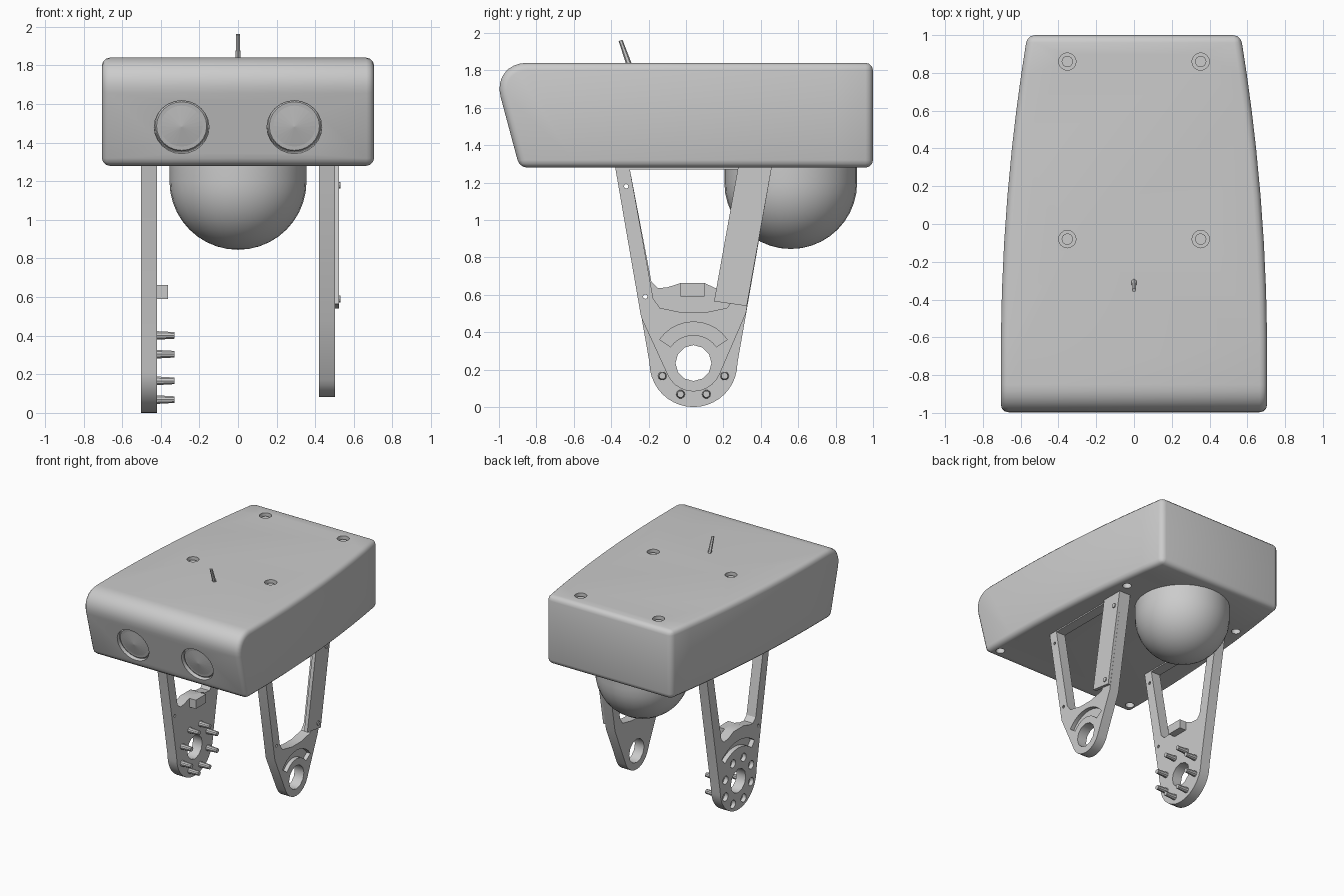
import bpy, bmesh, math
from mathutils import Vector

if "Cube" in bpy.data.objects:
    bpy.data.objects.remove(bpy.data.objects["Cube"])

grey = bpy.data.materials.new("plain grey")
grey.use_nodes = True
grey.diffuse_color = (0.6, 0.6, 0.6, 1)
grey.node_tree.nodes["Principled BSDF"].inputs["Base Color"].default_value = (0.6, 0.6, 0.6, 1)


def activate(ob):
    bpy.ops.object.select_all(action="DESELECT")
    ob.select_set(True)
    bpy.context.view_layer.objects.active = ob


def make(name, bm):
    bmesh.ops.recalc_face_normals(bm, faces=bm.faces)
    me = bpy.data.meshes.new(name)
    bm.to_mesh(me)
    bm.free()
    me.materials.append(grey)
    ob = bpy.data.objects.new(name, me)
    bpy.context.collection.objects.link(ob)
    return ob


def smooth(ob):
    activate(ob)
    bpy.ops.object.shade_smooth_by_angle(angle=math.radians(32))


def prism(name, pts, x0, x1):
    """Extrude a (y, z) outline along x."""
    bm = bmesh.new()
    face = bm.faces.new([bm.verts.new((x0, y, z)) for y, z in pts])
    out = bmesh.ops.extrude_face_region(bm, geom=[face])["geom"]
    bmesh.ops.translate(bm, vec=(x1 - x0, 0, 0),
                        verts=[v for v in out if isinstance(v, bmesh.types.BMVert)])
    return make(name, bm)


def rod(name, a, b, r, r2=None, sides=16):
    """Cylinder or cone from point a to point b."""
    a, b = Vector(a), Vector(b)
    bm = bmesh.new()
    bmesh.ops.create_cone(bm, cap_ends=True, segments=sides, radius1=r,
                          radius2=r if r2 is None else r2, depth=(b - a).length)
    ob = make(name, bm)
    turn = Vector((0, 0, 1)).rotation_difference(b - a).to_matrix().to_4x4()
    turn.translation = (a + b) / 2
    ob.data.transform(turn)
    return ob


def cut(ob, cutter):
    mod = ob.modifiers.new("cut", "BOOLEAN")
    mod.operation, mod.solver, mod.object = "DIFFERENCE", "EXACT", cutter
    activate(ob)
    bpy.ops.object.modifier_apply(modifier=mod.name)
    bpy.data.objects.remove(cutter)


def arc(r, a0, a1, n):
    """Points on an arc around the leg hub."""
    angles = [math.radians(a0 + (a1 - a0) * i / n) for i in range(n + 1)]
    return [(HY + r * math.cos(a), HZ + r * math.sin(a)) for a in angles]


HY, HZ = 0.04, 0.235      # hub centre of both legs
LOW, HIGH = 1.28, 1.84    # underside and top of the housing


# Housing: tapered plan with a leaning front
def half_width(y):
    return 0.705 - 0.14 * (max(0, y + 0.7) / 1.7) ** 2


stations = [-1.04, -0.6, -0.35, -0.1, 0.15, 0.4, 0.6, 0.8, 1.0]
bm = bmesh.new()
rings = []
for z in (LOW, HIGH):
    side = [(half_width(y), -0.89 if y < -1 and z == LOW else y) for y in stations]
    plan = side + [(-x, y) for x, y in reversed(side)]
    rings.append([bm.verts.new((x, y, z)) for x, y in plan])
low, high = rings
n = len(low)
bm.faces.new(low)
bm.faces.new(high)
for i in range(n):
    j = (i + 1) % n
    bm.faces.new((low[i], low[j], high[j], high[i]))
bmesh.ops.recalc_face_normals(bm, faces=bm.faces)
brow = [e for e in bm.edges if all(v.co.y < -1 for v in e.verts)]
bmesh.ops.bevel(bm, geom=brow, offset=0.19, offset_type="OFFSET", segments=8,
                profile=0.5, affect="EDGES")
housing = make("housing", bm)
bev = housing.modifiers.new("round", "BEVEL")
bev.width, bev.segments, bev.use_clamp_overlap = 0.04, 3, False
bev.limit_method, bev.angle_limit = "ANGLE", math.radians(40)
activate(housing)
bpy.ops.object.modifier_apply(modifier=bev.name)

# Eye sockets with shallow cone lenses
out = Vector((0, -0.966, -0.258))
for s, label in ((1, "left"), (-1, "right")):
    c = Vector((s * 0.292, -0.944, 1.48))
    cut(housing, rod("socket", c - out * 0.03, c + out * 0.05, 0.142, sides=24))
    smooth(rod(label + "_eye_rim", c - out * 0.035, c - out * 0.022, 0.142, 0.13, 24))
    rod(label + "_eye_lens", c - out * 0.024, c - out * 0.01, 0.128, 0, 24)

# Screw wells on top and underneath
for s in (1, -1):
    for y in (0.86, -0.08):
        cut(housing, rod("well", (s * 0.353, y, HIGH - 0.04), (s * 0.353, y, HIGH + 0.1), 0.046))
        rod("top_screw", (s * 0.353, y, HIGH - 0.045), (s * 0.353, y, HIGH - 0.02), 0.03)
    for x, y in ((0.53, 0.55), (0.63, -0.8)):
        cut(housing, rod("well", (s * x, y, LOW - 0.1), (s * x, y, LOW + 0.05), 0.034))
smooth(housing)

# Antenna
rod("antenna", (0, -0.30, HIGH - 0.02), (0, -0.35, 1.96), 0.015, 0.011, 6)

# Hanging dome with a short straight collar
bm = bmesh.new()
bmesh.ops.create_uvsphere(bm, u_segments=32, v_segments=20, radius=0.355)
for v in bm.verts:
    if v.co.z > 0.001:
        flat = Vector((v.co.x, v.co.y, 0))
        v.co = (flat.normalized() * 0.355 if flat.length > 0.01 else flat) + Vector((0, 0, 0.1))
bmesh.ops.remove_doubles(bm, verts=bm.verts, dist=0.001)
bmesh.ops.translate(bm, verts=bm.verts, vec=(0, 0.56, 1.2))
smooth(make("dome", bm))

# Legs: open frames with a round hub
top = LOW + 0.01
right_leg = prism("right_leg", [(-0.38, top)] + arc(0.235, 180, 360, 20) + [(0.46, top)],
                  -0.503, -0.42)
left_leg = prism("left_leg", [(-0.38, top), (-0.24, 0.48)] + arc(0.152, 205, 335, 10)
                 + [(0.32, 0.5), (0.46, top)], 0.42, 0.503)
window_top = [(0.375, 1.27), (-0.30, 1.27)]
right_sill = [(-0.185, 0.67), (-0.15, 0.635), (-0.1, 0.64), (-0.03, 0.662),
              (0.1, 0.662), (0.17, 0.63), (0.23, 0.625), (0.26, 0.66)]
left_sill = [(-0.175, 0.58), (-0.14, 0.53), (-0.02, 0.505), (0.1, 0.505),
             (0.22, 0.53), (0.255, 0.58)]
cut(right_leg, prism("window", window_top + right_sill, -0.6, -0.3))
cut(left_leg, prism("window", window_top + left_sill, 0.3, 0.6))

for leg, s in ((right_leg, -1), (left_leg, 1)):
    cut(leg, rod("bore", (s * 0.3, HY, HZ), (s * 0.6, HY, HZ), 0.096, sides=12))
    for y, z in ((-0.32, 1.18), (-0.218, 0.59)):
        cut(leg, rod("pin_hole", (s * 0.3, y, z), (s * 0.6, y, z), 0.012, sides=8))

# Curved grooves on the outer faces
cut(right_leg, prism("groove", arc(0.27, 50, 130, 10) + arc(0.33, 130, 50, 10), -0.6, -0.465))
cut(left_leg, prism("groove", arc(0.15, 35, 145, 10) + arc(0.22, 145, 35, 10), 0.47, 0.6))

# Ring of pegs inside the right leg, with matching sockets outside
for y, z in arc(0.18, 22.5, 337.5, 7):
    cut(right_leg, rod("socket", (-0.47, y, z), (-0.6, y, z), 0.034, sides=12))
    smooth(rod("peg", (-0.43, y, z), (-0.33, y, z), 0.024, 0.018, 10))
prism("stop_block", [(-0.03, 0.59), (0.1, 0.59), (0.1, 0.662), (-0.03, 0.662)], -0.43, -0.362)
smooth(right_leg)
smooth(left_leg)

# Cover plate and bolts on the left leg's rear strut
prism("strut_cover", [(0.28, top), (0.46, top), (0.325, 0.54), (0.15, 0.565)], 0.495, 0.524)
for y, z in ((0.395, 1.18), (0.29, 0.59)):
    rod("cover_bolt", (0.5, y, z), (0.532, y, z), 0.018, sides=10)
